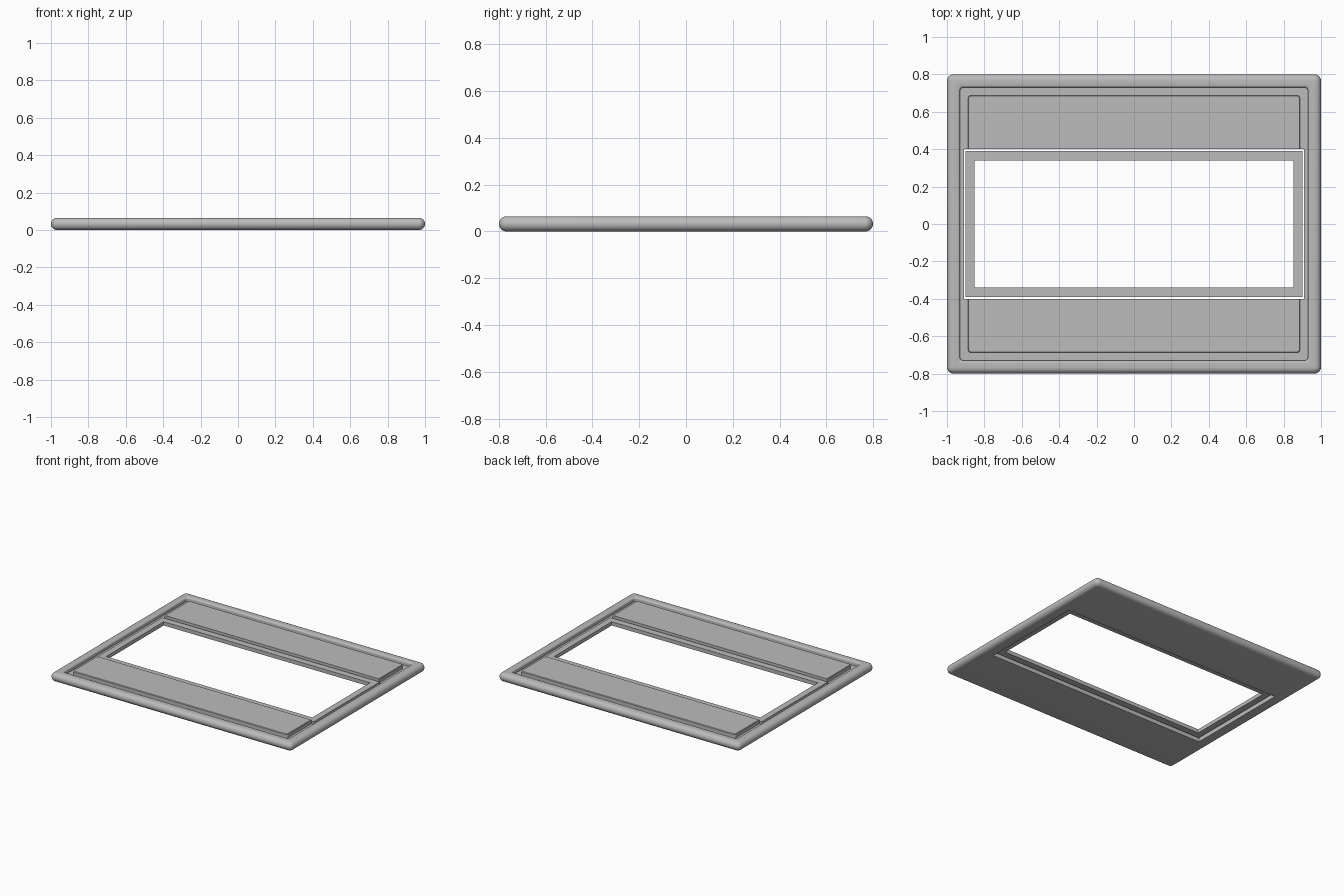
import bpy, bmesh
from math import sin, cos, pi, radians

if "Cube" in bpy.data.objects:
    bpy.data.objects.remove(bpy.data.objects["Cube"])

grey = bpy.data.materials.new("plain grey")
grey.use_nodes = True
colour = (0.5, 0.5, 0.5, 1)
grey.diffuse_color = colour
grey.node_tree.nodes["Principled BSDF"].inputs["Base Color"].default_value = colour

HALF_X, HALF_Y, HEIGHT = 1.0, 0.8, 0.065
CORNER_STEPS = 6


def rounded_loop(bm, inset, z, radius):
    """One rounded rectangle of vertices, inset from the outer outline."""
    verts = []
    for i, (sx, sy) in enumerate(((1, 1), (-1, 1), (-1, -1), (1, -1))):
        cx = sx * (HALF_X - inset - radius)
        cy = sy * (HALF_Y - inset - radius)
        for k in range(CORNER_STEPS + 1):
            a = (i + k / CORNER_STEPS) * pi / 2
            verts.append(bm.verts.new((cx + radius * cos(a), cy + radius * sin(a), z)))
    return verts


def finish(bm, name):
    bmesh.ops.recalc_face_normals(bm, faces=bm.faces)
    mesh = bpy.data.meshes.new(name)
    bm.to_mesh(mesh)
    bm.free()
    mesh.materials.append(grey)
    obj = bpy.data.objects.new(name, mesh)
    bpy.context.collection.objects.link(obj)
    return obj


def box(name, x, y, z0, z1):
    """Box centred on the origin with the given half sizes."""
    bm = bmesh.new()
    bmesh.ops.create_cube(bm, size=2)
    for v in bm.verts:
        v.co = (v.co.x * x, v.co.y * y, z1 if v.co.z > 0 else z0)
    return finish(bm, name)


def cut(obj, cutter):
    cutter.hide_render = True
    mod = obj.modifiers.new("opening", "BOOLEAN")
    mod.operation = "DIFFERENCE"
    mod.solver = "EXACT"
    mod.object = cutter
    bpy.ops.object.select_all(action="DESELECT")
    bpy.context.view_layer.objects.active = obj
    obj.select_set(True)
    bpy.ops.object.modifier_apply(modifier=mod.name)
    bpy.data.objects.remove(cutter)
    bpy.ops.object.shade_smooth_by_angle(angle=radians(35))


# Plate section from the underside, over the round rim, through the channel, to the panel
r = HEIGHT / 2
FLOOR = 0.036
profile = []
for k in range(13):
    a = -pi / 2 + pi * k / 12
    inset = r * (1 - cos(a))
    profile.append((inset, r + r * sin(a), 0.036 - inset))
for k in range(5):
    a = pi / 2 * k / 4
    profile.append((0.058 + 0.012 * sin(a), HEIGHT - 0.012 * (1 - cos(a)), 0.02))
profile += [(0.07, FLOOR, 0.02), (0.112, FLOOR, 0.018),
            (0.112, HEIGHT - 0.004, 0.018), (0.116, HEIGHT, 0.015)]

bm = bmesh.new()
loops = [rounded_loop(bm, *p) for p in profile]
for lower, upper in zip(loops, loops[1:]):
    n = len(lower)
    for i in range(n):
        j = (i + 1) % n
        bm.faces.new((lower[i], lower[j], upper[j], upper[i]))
bm.faces.new(loops[0])
bm.faces.new(loops[-1])
plate = finish(bm, "framed_plate")
cut(plate, box("plate_cutter", 0.91, 0.40, -0.1, 0.2))

# Separate window ring, held inside the opening with a thin gap all round
ring = box("window_ring", 0.90, 0.39, 0.022, 0.05)
cut(ring, box("ring_cutter", 0.853, 0.34, -0.1, 0.2))
